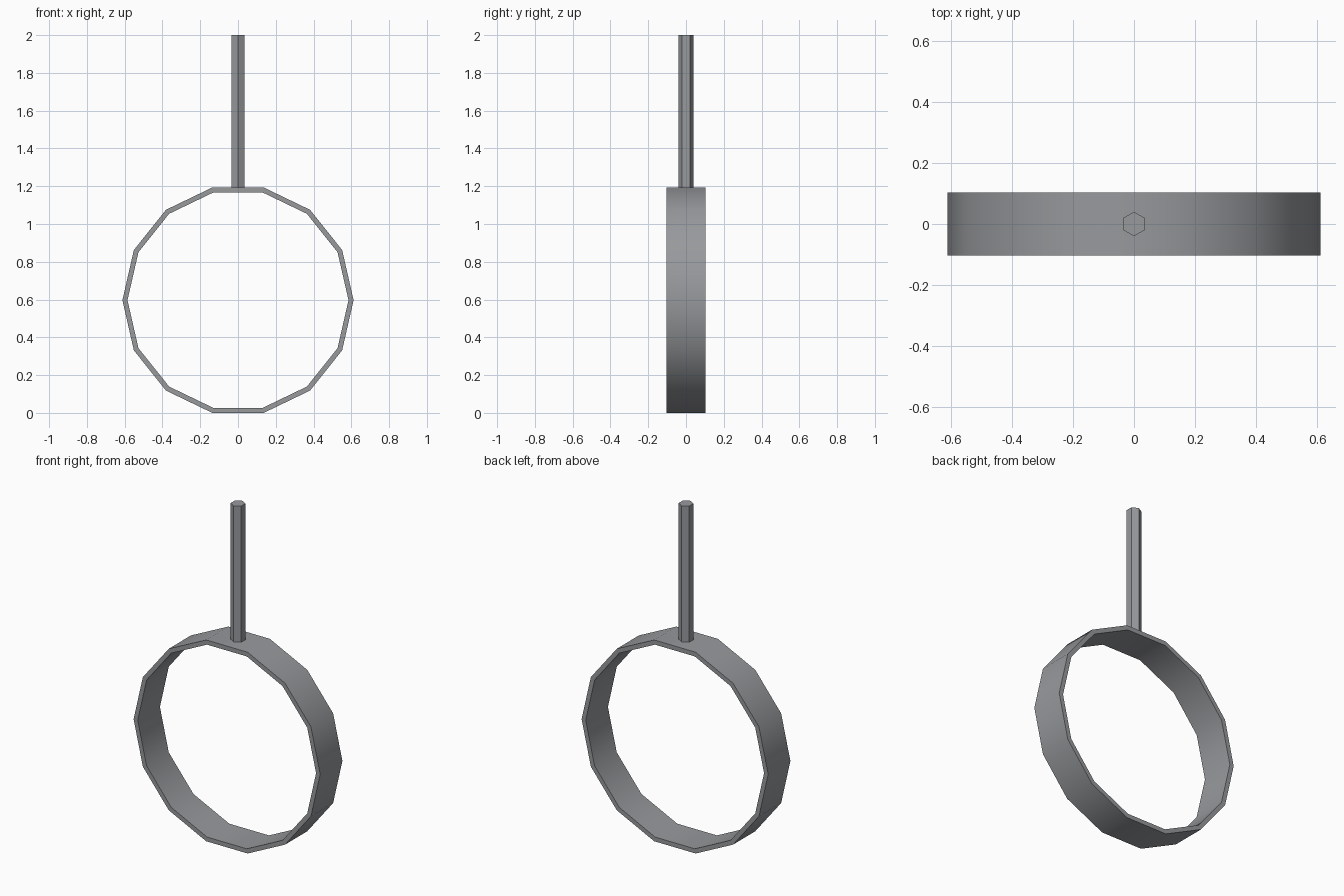
import bpy, bmesh
from math import pi, sin, cos

cube = bpy.data.objects.get("Cube")
if cube:
    bpy.data.objects.remove(cube, do_unlink=True)

SIDES = 14
OUTER, INNER = 0.612, 0.585
HALF_WIDTH = 0.104
CENTRE_Z = OUTER * cos(pi / SIDES)

metal = bpy.data.materials.new("grey metal")
metal.use_nodes = True
colour = (0.31, 0.32, 0.335, 1)
metal.diffuse_color = colour
metal.node_tree.nodes["Principled BSDF"].inputs["Base Color"].default_value = colour


def finish(obj):
    """Give the part its material and smooth only its shallow edges."""
    obj.data.materials.append(metal)
    bpy.ops.object.select_all(action="DESELECT")
    obj.select_set(True)
    bpy.context.view_layer.objects.active = obj
    bpy.ops.object.shade_smooth_by_angle(angle=pi / 6)


# Flat band hoop: a rectangular section swept round the y axis
section = [(OUTER, -HALF_WIDTH), (OUTER, HALF_WIDTH),
           (INNER, HALF_WIDTH), (INNER, -HALF_WIDTH)]
bm = bmesh.new()
loops = []
for i in range(SIDES):
    a = 2 * pi * i / SIDES
    loops.append([bm.verts.new((r * cos(a), y, CENTRE_Z + r * sin(a)))
                  for r, y in section])
for i, here in enumerate(loops):
    after = loops[(i + 1) % SIDES]
    for j in range(4):
        k = (j + 1) % 4
        bm.faces.new((here[j], here[k], after[k], after[j]))
bmesh.ops.recalc_face_normals(bm, faces=bm.faces)
mesh = bpy.data.meshes.new("ring_band")
bm.to_mesh(mesh)
bm.free()
ring = bpy.data.objects.new("ring_band", mesh)
bpy.context.collection.objects.link(ring)
finish(ring)

# Hexagonal rod standing on the top flat of the hoop
base = 2 * CENTRE_Z - 0.005
bpy.ops.mesh.primitive_cylinder_add(vertices=6, radius=0.04, depth=2 - base,
                                    location=(0, 0, (2 + base) / 2))
rod = bpy.context.object
rod.name = "hex_rod"
finish(rod)
